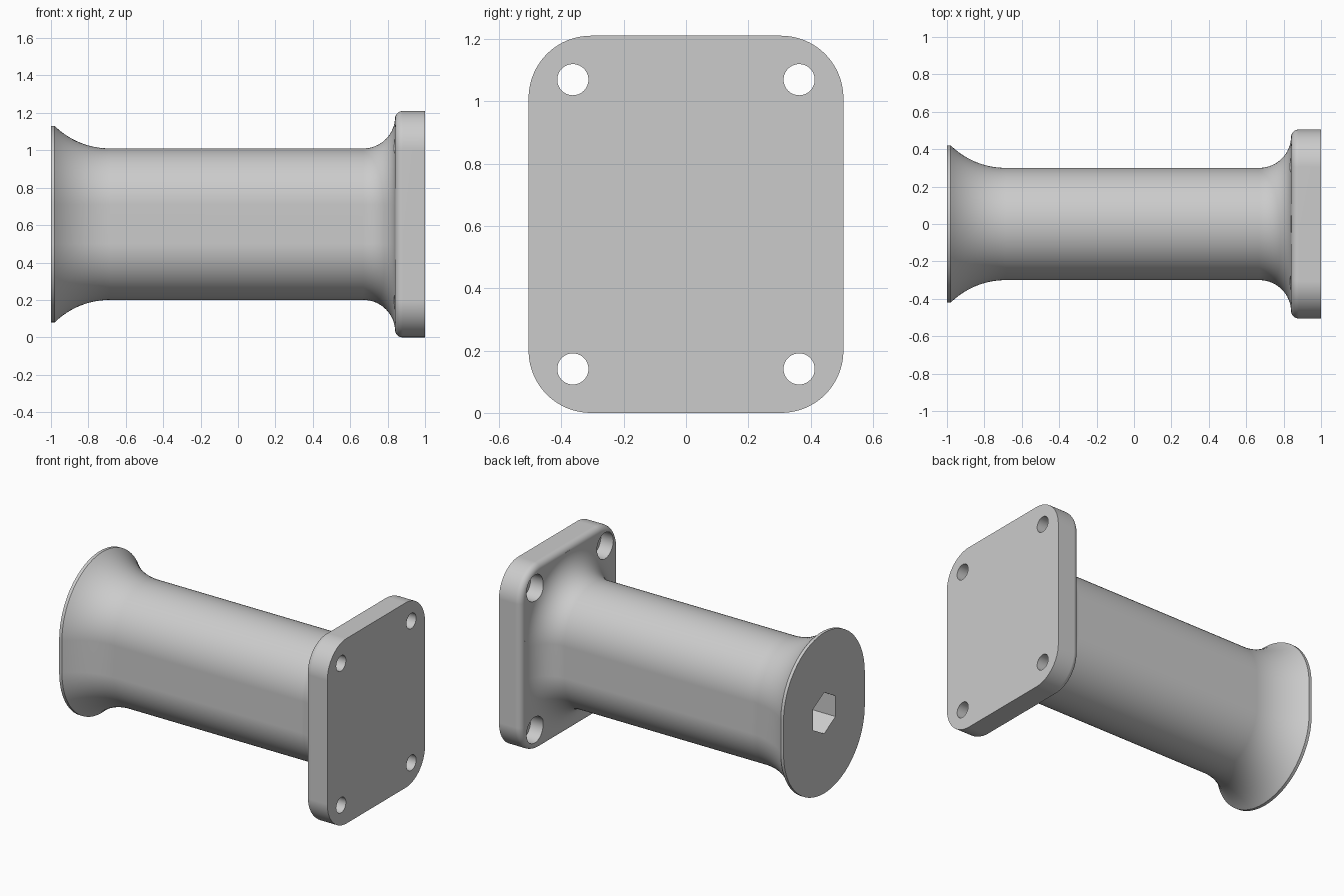
import bpy, bmesh
from math import pi, sin, cos, asin, radians
from mathutils import Matrix

cube = bpy.data.objects.get("Cube")
if cube:
    bpy.data.objects.remove(cube, do_unlink=True)

MID_Z = 0.605

grey = bpy.data.materials.new("plain grey")
grey.use_nodes = True
grey.diffuse_color = (0.6, 0.6, 0.6, 1)
grey.node_tree.nodes["Principled BSDF"].inputs["Base Color"].default_value = (0.6, 0.6, 0.6, 1)


def finish(bm, name):
    bmesh.ops.recalc_face_normals(bm, faces=bm.faces)
    mesh = bpy.data.meshes.new(name)
    bm.to_mesh(mesh)
    bm.free()
    obj = bpy.data.objects.new(name, mesh)
    bpy.context.collection.objects.link(obj)
    mesh.materials.append(grey)
    return obj


def loft(name, flat_y, flat_z, profile, steps=20):
    """Rounded rectangle swept along x; profile lists (x, corner radius)."""
    bm = bmesh.new()
    rings = []
    for x, r in profile:
        ring = []
        for q, (sy, sz) in enumerate(((1, 1), (-1, 1), (-1, -1), (1, -1))):
            for i in range(steps + 1):
                a = (q + i / steps) * pi / 2
                ring.append(bm.verts.new((x, sy * flat_y + r * cos(a),
                                          MID_Z + sz * flat_z + r * sin(a))))
        rings.append(ring)
    n = len(rings[0])
    for a, b in zip(rings, rings[1:]):
        for i in range(n):
            j = (i + 1) % n
            bm.faces.new((a[i], a[j], b[j], b[i]))
    bm.faces.new(rings[0])
    bm.faces.new(rings[-1])
    bmesh.ops.remove_doubles(bm, verts=bm.verts, dist=1e-5)
    return finish(bm, name)


def cutter(name, sides, radius, x0, x1, y, z):
    """Prism along x, with its first corner pointing along y."""
    bm = bmesh.new()
    place = (Matrix.Translation(((x0 + x1) / 2, y, z))
             @ Matrix.Rotation(pi / 2, 4, 'Y') @ Matrix.Rotation(pi / 2, 4, 'Z'))
    bmesh.ops.create_cone(bm, cap_ends=True, segments=sides, radius1=radius,
                          radius2=radius, depth=x1 - x0, matrix=place)
    obj = finish(bm, name)
    obj.hide_render = True
    return obj


def apply_all(obj):
    bpy.ops.object.select_all(action='DESELECT')
    obj.select_set(True)
    bpy.context.view_layer.objects.active = obj
    for mod in list(obj.modifiers):
        bpy.ops.object.modifier_apply(modifier=mod.name)


def carve(obj, cutters):
    for c in cutters:
        mod = obj.modifiers.new("cut", 'BOOLEAN')
        mod.operation = 'DIFFERENCE'
        mod.solver = 'EXACT'
        mod.object = c
    apply_all(obj)
    bpy.ops.object.shade_smooth_by_angle(angle=radians(30))
    obj.modifiers.new("clean shading", 'WEIGHTED_NORMAL').keep_sharp = True
    apply_all(obj)


# Grip: thin rim, flared end, straight run, fillet into the plate
flare, fillet = 0.4225, 0.17
sweep = asin(0.295 / flare)
profile = [(-1, 0.42)]
for i in range(17):
    t = sweep * (1 - i / 16)
    profile.append((-0.685 - flare * sin(t), 0.3 + flare * (1 - cos(t))))
for i in range(17):
    t = pi / 2 * i / 16
    profile.append((0.67 + fillet * sin(t), 0.3 + fillet * (1 - cos(t))))
profile.append((0.85, 0.47))
grip = loft("grip", 0, 0.105, profile)

# Mounting plate with a rounded inner edge
edge = 0.04
profile = []
for i in range(9):
    t = pi / 2 * i / 8
    profile.append((0.84 + edge * (1 - cos(t)), 0.2 - edge * (1 - sin(t))))
profile.append((1, 0.2))
plate = loft("mounting_plate", 0.305, 0.405, profile)

# Screw holes with counterbores, and the hexagonal socket
holes, bores = [], []
for sy in (-1, 1):
    for sz in (-1, 1):
        y, z = sy * 0.363, MID_Z + sz * 0.464
        holes.append(cutter("screw_hole", 40, 0.05, 0.7, 1.1, y, z))
        bores.append(cutter("counterbore", 48, 0.085, 0.6, 0.93, y, z))
socket = cutter("hex_socket", 6, 0.135, -1.1, -0.6, 0, MID_Z)

carve(plate, bores + holes)
carve(grip, bores + [socket])
for c in holes + bores + [socket]:
    bpy.data.objects.remove(c, do_unlink=True)
